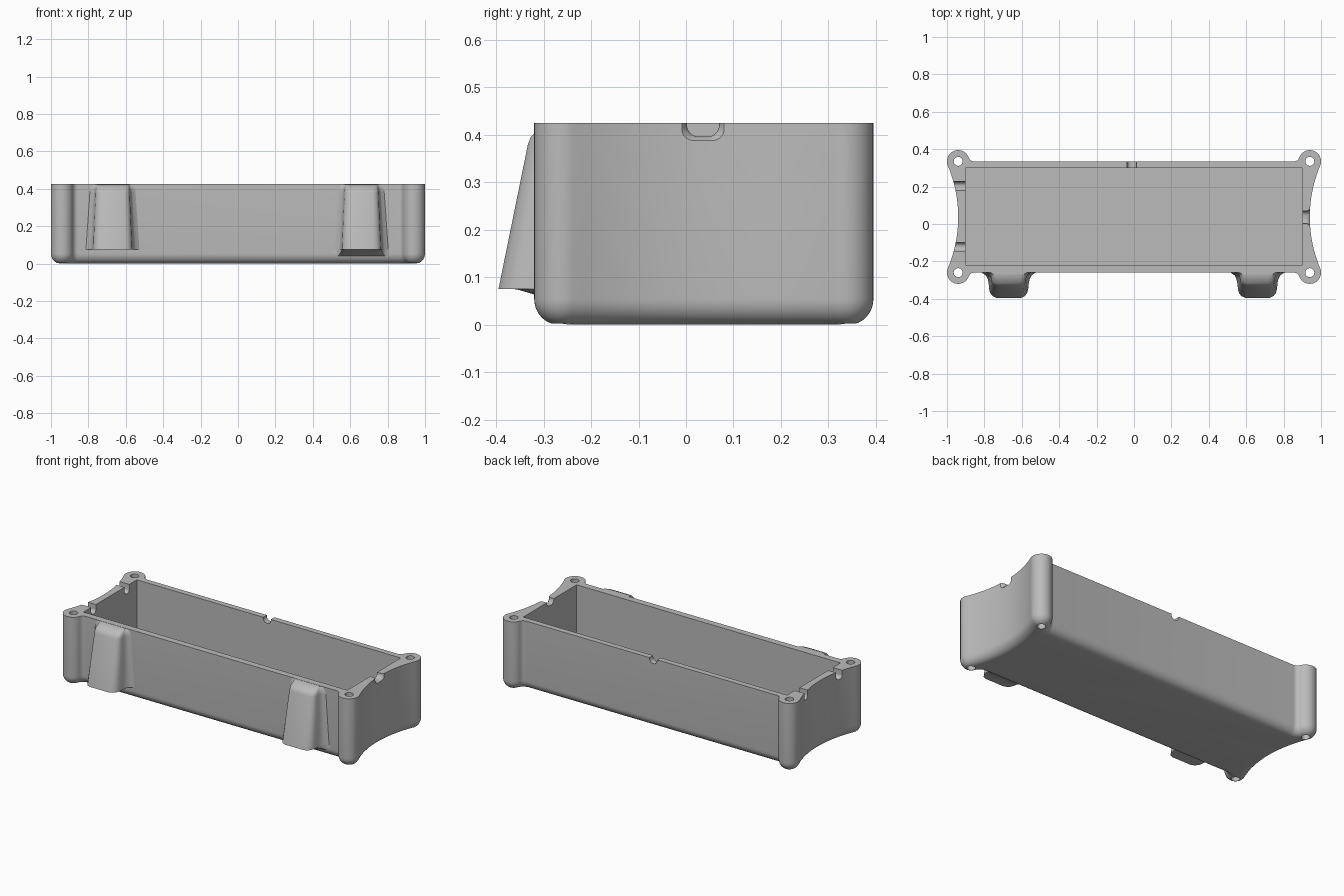
import bpy, bmesh
from math import sin, cos, radians, pi, atan2, sqrt

cube = bpy.data.objects.get("Cube")
if cube:
    bpy.data.objects.remove(cube, do_unlink=True)

grey = bpy.data.materials.new("light grey plastic")
grey.use_nodes = True
colour = (0.5, 0.5, 0.5, 1)
grey.diffuse_color = colour
grey.node_tree.nodes["Principled BSDF"].inputs["Base Color"].default_value = colour

HEIGHT = 0.425
MID_Y = 0.0375           # centre line of the tray
BOSS_X, BOSS_Y = 0.94, 0.2975   # screw boss centre, from the tray centre
BOSS_R, FILLET_R = 0.06, 0.03
FLOOR_R = 0.055          # rounding under the tray


def loft(name, rings):
    """Skin closed rings of equal length and cap both ends."""
    bm = bmesh.new()
    loops = [[bm.verts.new(p) for p in ring] for ring in rings]
    n = len(loops[0])
    for a, b in zip(loops, loops[1:]):
        for i in range(n):
            j = (i + 1) % n
            bm.faces.new((a[i], a[j], b[j], b[i]))
    bm.faces.new(loops[0][::-1])
    bm.faces.new(loops[-1])
    bmesh.ops.recalc_face_normals(bm, faces=bm.faces)
    mesh = bpy.data.meshes.new(name)
    bm.to_mesh(mesh)
    bm.free()
    mesh.materials.append(grey)
    ob = bpy.data.objects.new(name, mesh)
    bpy.context.collection.objects.link(ob)
    return ob


def arc(cx, cy, r, start, end, steps):
    return [(cx + r * cos(start + (end - start) * i / steps),
             cy + r * sin(start + (end - start) * i / steps))
            for i in range(steps + 1)]


def outline(inset):
    """Tray outline: hollow ends, round corner bosses, straight long sides."""
    end_r = (BOSS_Y ** 2 - BOSS_R ** 2) / (2 * BOSS_R)
    tilt = atan2(BOSS_Y, end_r)
    run = sqrt(BOSS_R ** 2 + 2 * BOSS_R * FILLET_R)
    lean = atan2(FILLET_R, run)
    quarter = arc(BOSS_X + end_r, 0, end_r + inset, pi, pi - tilt, 12)
    quarter += arc(BOSS_X, BOSS_Y, BOSS_R - inset, -tilt, pi - lean, 20)[1 - 1:]
    quarter += arc(BOSS_X - run, BOSS_Y + FILLET_R, FILLET_R + inset,
                   -lean, -pi / 2, 8)
    # drop the doubled tangent points
    quarter = [p for i, p in enumerate(quarter)
               if i == 0 or abs(p[0] - quarter[i - 1][0]) + abs(p[1] - quarter[i - 1][1]) > 1e-5]
    half = quarter + [(-x, y) for x, y in reversed(quarter)]
    full = half + [(x, -y) for x, y in reversed(half[1:-1])]
    return [(x, y + MID_Y) for x, y in full]


def ring_at(inset, z):
    return [(x, y, z) for x, y in outline(inset)]


def cut(target, cutter):
    cutter.hide_render = True
    mod = target.modifiers.new("cut", "BOOLEAN")
    mod.operation = "DIFFERENCE"
    mod.solver = "EXACT"
    mod.object = cutter
    bpy.context.view_layer.objects.active = target
    bpy.ops.object.modifier_apply(modifier=mod.name)
    bpy.data.objects.remove(cutter, do_unlink=True)


def smooth(ob):
    bpy.ops.object.select_all(action="DESELECT")
    ob.select_set(True)
    bpy.context.view_layer.objects.active = ob
    bpy.ops.object.shade_smooth_by_angle(angle=radians(32))


# Tray with a rounded underside
rings = []
for k in range(9):
    a = pi / 2 * k / 8
    rings.append(ring_at((FLOOR_R - 0.004) * (1 - sin(a)), FLOOR_R * (1 - cos(a))))
rings.append(ring_at(0, HEIGHT))
tray = loft("tray", rings)

# Rectangular cavity
cavity = [(-0.9, -0.22), (0.9, -0.22), (0.9, 0.3), (-0.9, 0.3)]
cut(tray, loft("cavity_cutter", [[(x, y, z) for x, y in cavity] for z in (0.04, 0.5)]))

# Screw holes through the corner bosses
for sx in (-1, 1):
    for sy in (-1, 1):
        circle = arc(sx * BOSS_X, MID_Y + sy * BOSS_Y, 0.024, 0, 2 * pi, 24)[:-1]
        cut(tray, loft("hole_cutter", [[(x, y, z) for x, y in circle] for z in (-0.1, 0.5)]))


def notch(stations, centre, half, depth, radius, along_x):
    """Round-bottomed slot in the rim; stations are (position, flare)."""
    rings = []
    for pos, flare in stations:
        w, d = half * flare, depth * flare
        prof = [(-w, HEIGHT + 0.05)]
        prof += arc(radius - w, HEIGHT - d + radius, radius, pi, 1.5 * pi, 8)
        prof += arc(w - radius - 1e-4, HEIGHT - d + radius, radius, 1.5 * pi, 2 * pi, 8)
        prof.append((w, HEIGHT + 0.05))
        rings.append([(pos, centre + u, z) if along_x else (centre + u, pos, z)
                      for u, z in prof])
    cut(tray, loft("notch_cutter", rings))


# Cable notches in the ends and the back wall
for y in (0.203, -0.122):
    notch([(-1.05, 1), (-0.85, 1)], y, 0.023, 0.05, 0.022, True)
notch([(0.85, 1), (0.922, 1), (0.932, 1.08), (0.945, 1.4), (1.05, 1.4)],
      0.036, 0.034, 0.029, 0.025, True)
notch([(0.25, 1), (0.4, 1)], -0.012, 0.026, 0.03, 0.024, False)
smooth(tray)

# Sloping front brackets: half section as (half width, reach from the wall)
SECTION = [(0.17, -0.12), (0.165, 0), (0.14, 0.04), (0.122, 0.13), (0.112, 0.27),
           (0.107, 0.45), (0.104, 0.68), (0.098, 0.82), (0.086, 0.93), (0.066, 1)]
WALL_Y = -0.257


def bracket(name, x, levels):
    full = SECTION + [(-w, d) for w, d in reversed(SECTION)]
    rings = [[(x + w * wide, WALL_Y - d * reach if d > 0 else WALL_Y + 0.015, z)
              for w, d in full] for z, reach, wide in levels]
    smooth(loft(name, rings))


# levels are (height, reach, width factor)
slope = [(0.075, 0.138, 1), (0.38, 0.076, 0.87), (0.395, 0.07, 0.86),
         (0.405, 0.06, 0.84), (0.415, 0.042, 0.82), (0.424, 0.02, 0.8)]
skirt = [(0.04, 0.006, 1.2), (0.048, 0.02, 1.15), (0.06, 0.05, 1.06), (0.0745, 0.1, 1.0)]
bracket("right_bracket", -0.67, slope)
bracket("left_bracket", 0.66, skirt + slope)
